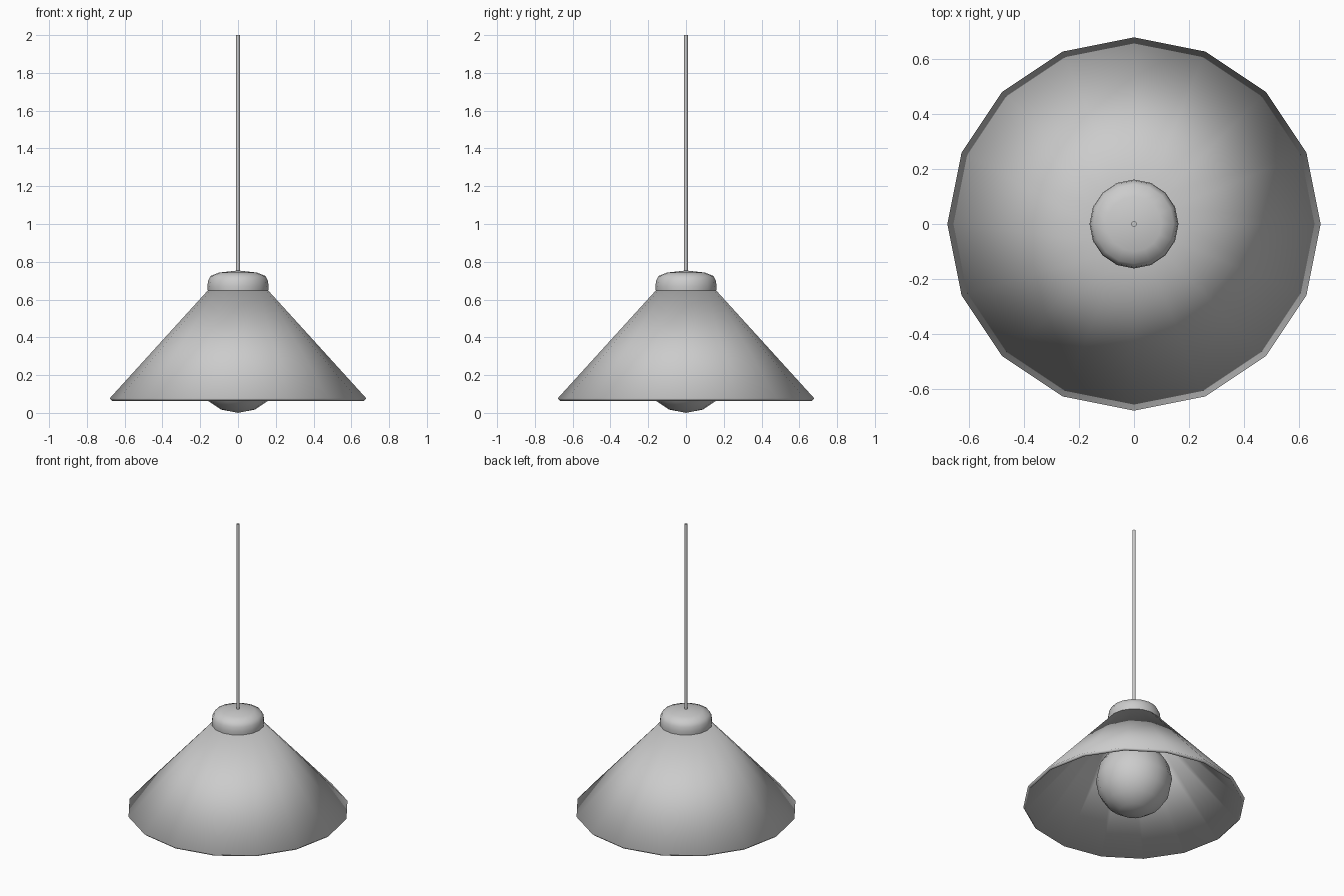
import bpy, bmesh, math

if "Cube" in bpy.data.objects:
    bpy.data.objects.remove(bpy.data.objects["Cube"])

SIDES = 16


def lathe(name, profile, sides=SIDES, angle=60, thickness=0.0):
    """Revolve (radius, z) points about the z axis; radius 0 makes a pole."""
    bm = bmesh.new()
    rings = []
    for r, z in profile:
        if r == 0:
            rings.append([bm.verts.new((0, 0, z))] * sides)
        else:
            rings.append([bm.verts.new((r * math.cos(math.tau * i / sides),
                                        r * math.sin(math.tau * i / sides), z))
                          for i in range(sides)])
    # Profiles run upwards, so this winding faces outwards
    for a, b in zip(rings, rings[1:]):
        for i in range(sides):
            j = (i + 1) % sides
            bm.faces.new(dict.fromkeys((a[i], a[j], b[j], b[i])))
    mesh = bpy.data.meshes.new(name)
    bm.to_mesh(mesh)
    bm.free()
    obj = bpy.data.objects.new(name, mesh)
    bpy.context.collection.objects.link(obj)
    bpy.ops.object.select_all(action='DESELECT')
    obj.select_set(True)
    bpy.context.view_layer.objects.active = obj
    if thickness:
        # Wall thickness goes inwards; the rim is shaded as one smooth surface
        mod = obj.modifiers.new("wall", 'SOLIDIFY')
        mod.thickness = thickness
        mod.offset = -1
        bpy.ops.object.shade_smooth()
    else:
        bpy.ops.object.shade_smooth_by_angle(angle=math.radians(angle))
    return obj


# Conical shade with an even wall
lathe("shade", [(0.68, 0.076), (0.16, 0.648)], thickness=0.02)

# Rounded cap on top of the shade
lathe("cap", [(0, 0.648), (0.16, 0.648), (0.162, 0.67), (0.158, 0.70),
              (0.145, 0.725), (0.10, 0.743), (0, 0.754)])

# Hanging cord
lathe("cord", [(0, 0.74), (0.0105, 0.74), (0.0105, 2.0), (0, 2.0)], 8)

# Socket joining cap and bulb
lathe("socket", [(0, 0.43), (0.06, 0.43), (0.06, 0.648), (0, 0.648)])

# Round bulb
R = 0.234
lathe("bulb", [(0, 0)] + [(R * math.sin(math.pi * k / 8), R - R * math.cos(math.pi * k / 8))
                          for k in range(1, 8)] + [(0, 2 * R)])
